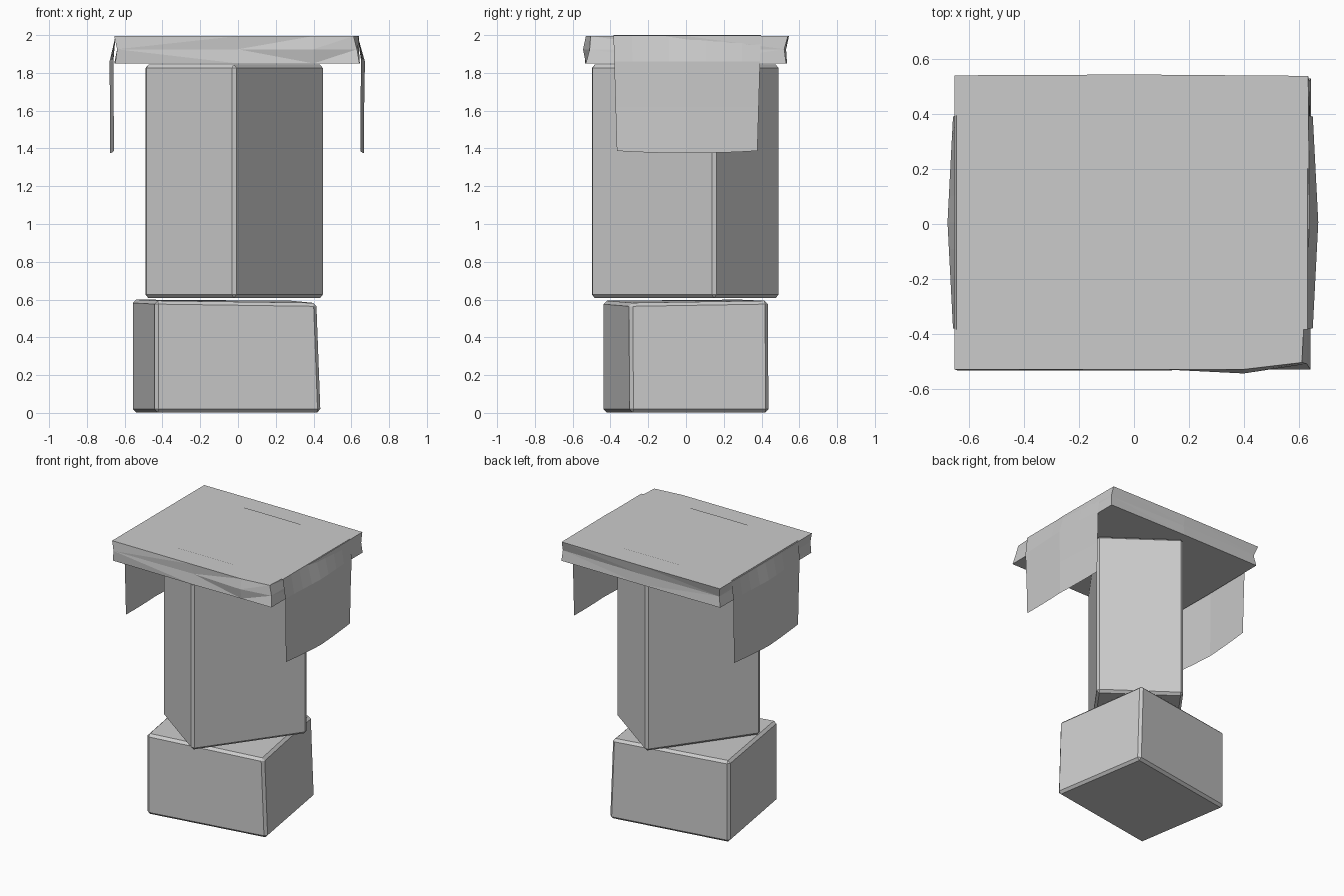
import bpy, bmesh
from math import radians
from mathutils import Matrix

if "Cube" in bpy.data.objects:
    bpy.data.objects.remove(bpy.data.objects["Cube"])


def finish(name, bm):
    bmesh.ops.recalc_face_normals(bm, faces=bm.faces)
    me = bpy.data.meshes.new(name)
    bm.to_mesh(me)
    bm.free()
    ob = bpy.data.objects.new(name, me)
    bpy.context.collection.objects.link(ob)
    return ob


def stone_block(name, size, center, angle, tweak=None):
    """Rotated box with a small chiselled edge."""
    bm = bmesh.new()
    bmesh.ops.create_cube(bm, size=1)
    bmesh.ops.scale(bm, vec=size, verts=bm.verts)
    if tweak:
        for v in bm.verts:
            tweak(v.co)
    bmesh.ops.bevel(bm, geom=bm.edges[:], offset=0.018, segments=1, affect='EDGES')
    bmesh.ops.transform(bm, verts=bm.verts, matrix=Matrix.Translation(center)
                        @ Matrix.Rotation(radians(angle), 4, 'Z'))
    return finish(name, bm)


# Plinth: right side leans in and dips slightly at the top
def lean(co):
    if co.x > 0 and co.z > 0:
        co.x -= 0.022
        co.z -= 0.018 if co.y < 0 else 0.006
    elif co.y < 0 and co.z > 0:
        co.z -= 0.006


stone_block("plinth", (0.89, 0.745, 0.598), (-0.06, 0, 0.301), 9.3, lean)

# Pillar, twisted against the plinth
stone_block("pillar", (0.815, 0.595, 1.235), (-0.02, -0.004, 1.226), 54.1)

# Table slab: three rough outlines stacked and skinned
outlines = [
    (1.85, [(-.65, -.53), (0, -.535), (.40, -.53), (.643, -.53),
            (.645, 0), (.645, .53), (0, .535), (-.65, .53), (-.655, 0)]),
    (1.925, [(-.64, -.535), (0, -.525), (.40, -.545), (.63, -.51),
             (.635, 0), (.64, .52), (0, .53), (-.635, .52), (-.64, 0)]),
    (1.995, [(-.655, -.53), (0, -.53), (.40, -.53), (.612, -.505),
             (.64, 0), (.635, .54), (0, .545), (-.655, .542), (-.655, 0)]),
]
bm = bmesh.new()
rings = [[bm.verts.new((x, y, z)) for x, y in pts] for z, pts in outlines]
for low, high in zip(rings, rings[1:]):
    n = len(low)
    for i in range(n):
        j = (i + 1) % n
        bm.faces.new((low[i], low[j], high[j], high[i]))
bm.faces.new(rings[0])
bm.faces.new(rings[-1])
bmesh.ops.triangulate(bm, faces=bm.faces[:])
finish("table_slab", bm)

# Cloth runner: thin sheet over the slab, hanging down both ends
profile = [(-.657, 1.38), (-.658, 1.62), (-.66, 1.86), (-.648, 1.998), (-.3, 1.999), (0, 2.0),
           (.3, 1.999), (.633, 1.998), (.652, 1.86), (.648, 1.62), (.648, 1.38)]
rows = 8
bm = bmesh.new()
grid = []
for r in range(rows + 1):
    t = 2 * r / rows - 1
    row = []
    for x, z in profile:
        half = 0.372 + 0.018 * (z - 1.38) / 0.62
        if abs(x) > 0.64 and z < 1.95:
            x += (1 if x > 0 else -1) * 0.02 * (1 - abs(t))
        if z < 1.4:
            z += 0.012 * t * t - 0.005
        row.append(bm.verts.new((x, t * half + 0.006, z)))
    grid.append(row)
for a, b in zip(grid, grid[1:]):
    for i in range(len(profile) - 1):
        bm.faces.new((a[i], a[i + 1], b[i + 1], b[i]))
finish("cloth_runner", bm)
